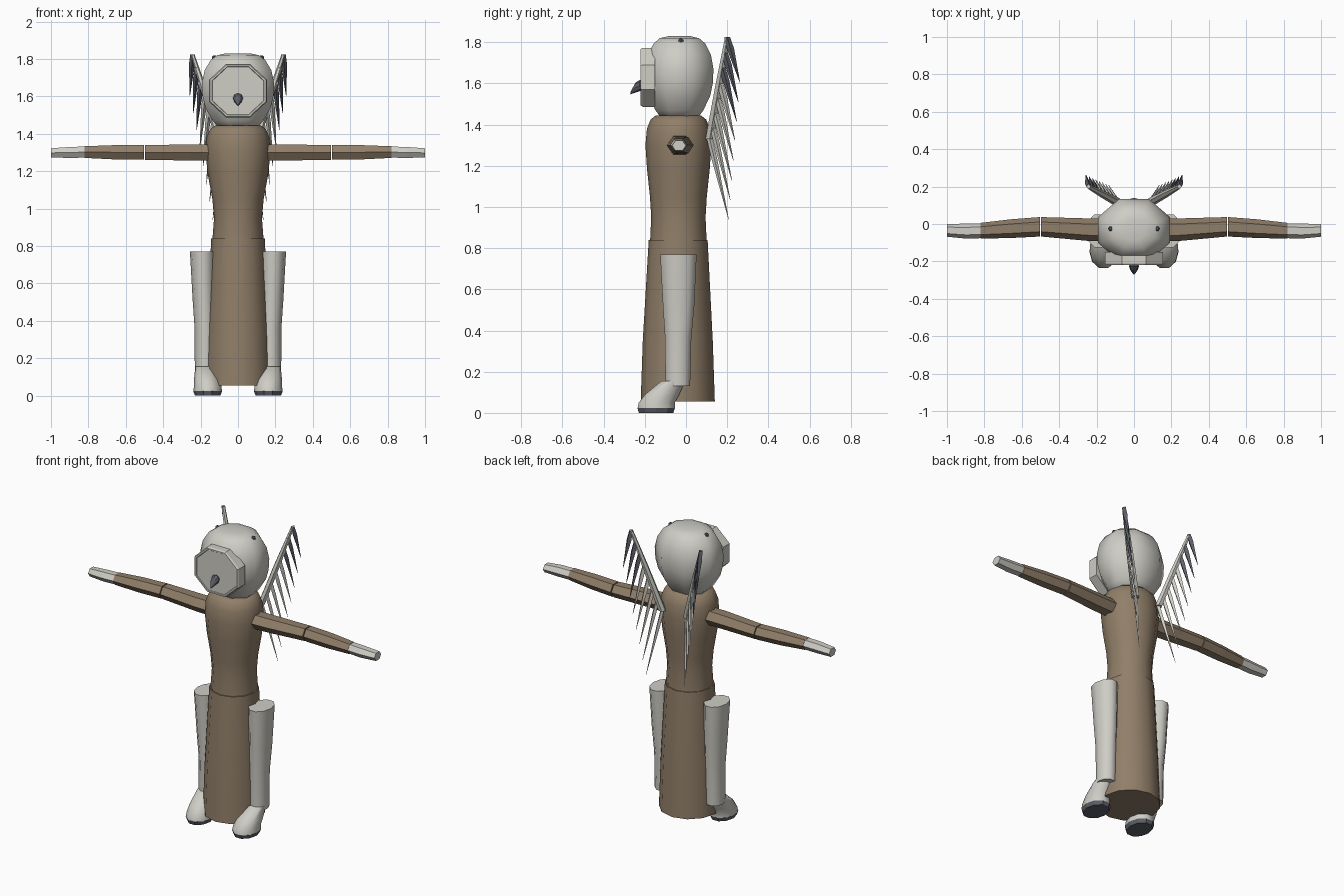
import bpy, bmesh, math
from mathutils import Vector

if "Cube" in bpy.data.objects:
    bpy.data.objects.remove(bpy.data.objects["Cube"])


def material(name, rgb):
    m = bpy.data.materials.new(name)
    m.use_nodes = True
    m.diffuse_color = (*rgb, 1)
    m.node_tree.nodes["Principled BSDF"].inputs["Base Color"].default_value = (*rgb, 1)
    return m


WHITE = material("off_white", (0.62, 0.61, 0.56))
BROWN = material("cloth_brown", (0.28, 0.21, 0.14))
SLATE = material("dark_slate", (0.11, 0.115, 0.14))
AXES = {"x": (Vector((0, 1, 0)), Vector((0, 0, 1))),
        "y": (Vector((1, 0, 0)), Vector((0, 0, 1))),
        "z": (Vector((1, 0, 0)), Vector((0, 1, 0)))}


def loft(name, rings, sides, mat, axis="z", turn=0.0, smooth=0, flip=1):
    """Skin rings of (x, y, z, radius_u, radius_v) and cap both ends."""
    u, v = AXES[axis]
    bm = bmesh.new()
    loops = []
    for x, y, z, ru, rv in rings:
        loop = []
        for i in range(sides):
            a = 2 * math.pi * (i + turn) / sides
            p = Vector((x, y, z)) + u * ru * math.cos(a) + v * rv * math.sin(a)
            loop.append(bm.verts.new((p.x * flip, p.y, p.z)))
        loops.append(loop)
    for a, b in zip(loops, loops[1:]):
        for i in range(sides):
            j = (i + 1) % sides
            bm.faces.new((a[i], a[j], b[j], b[i]))
    bm.faces.new(loops[0])
    bm.faces.new(loops[-1])
    bmesh.ops.recalc_face_normals(bm, faces=bm.faces)
    me = bpy.data.meshes.new(name)
    bm.to_mesh(me)
    bm.free()
    me.materials.append(mat)
    ob = bpy.data.objects.new(name, me)
    bpy.context.collection.objects.link(ob)
    if smooth:
        bpy.ops.object.select_all(action="DESELECT")
        ob.select_set(True)
        bpy.context.view_layer.objects.active = ob
        bpy.ops.object.shade_smooth_by_angle(angle=math.radians(smooth))
    return ob


# Robe: flared skirt and waisted torso
loft("skirt", [(0, -.04, .055, .178, .18), (0, -.04, .35, .168, .17),
               (0, -.038, .84, .143, .143)], 12, BROWN, smooth=50)
loft("torso", [(0, -.037, z, rx, ry) for z, rx, ry in
               [(.82, .138, .138), (.95, .128, .132), (1.05, .137, .138),
                (1.18, .161, .152), (1.3, .174, .16), (1.38, .168, .153),
                (1.425, .15, .135), (1.445, .12, .11)]], 12, BROWN, smooth=60)

# Head
loft("head", [(0, -.032, z, r * 1.05, r * .9) for z, r in
              [(1.43, .105), (1.47, .14), (1.54, .18), (1.6, .195), (1.67, .199),
               (1.74, .184), (1.795, .15), (1.82, .115), (1.83, .065)]],
     8, WHITE, turn=.5, smooth=60)

# Octagonal face plate with a narrow bevelled rim
loft("face_plate", [(0, y, 1.63, r * 1.08, r) for y, r in
                    [(-.15, .155), (-.21, .155), (-.22, .149), (-.22, .14), (-.216, .137)]],
     8, WHITE, axis="y", turn=.5)

# Hooked beak
loft("beak", [(0, -.205, 1.59, .018, .018), (0, -.225, 1.59, .027, .027),
              (0, -.245, 1.58, .02, .024), (0, -.27, 1.553, .003, .006)],
     8, SLATE, axis="y")

for side, tag in ((1, "left"), (-1, "right")):
    # Small studs on the crown
    loft(tag + "_crown_stud", [(.125, -.025, 1.785, .014, .014), (.125, -.025, 1.812, .014, .014),
                               (.125, -.025, 1.818, .007, .007)], 6, SLATE, flip=side)

    # Sleeves and hand
    loft(tag + "_upper_sleeve", [(.1, -.033, 1.3, .062, .051), (.25, -.03, 1.3, .06, .05),
                                 (.497, -.015, 1.3, .052, .045)],
         6, BROWN, axis="x", flip=side)
    loft(tag + "_lower_sleeve", [(.503, -.015, 1.3, .052, .045), (.66, -.025, 1.301, .05, .044),
                                 (.82, -.036, 1.302, .042, .036)],
         6, BROWN, axis="x", flip=side)
    loft(tag + "_hand", [(.82, -.036, 1.302, .04, .034), (.9, -.038, 1.3, .04, .034),
                         (1.0, -.034, 1.298, .034, .028)],
         6, WHITE, axis="x", flip=side)

    # Broad-topped leg
    loft(tag + "_leg", [(.175, -.04, .13, .056, .063), (.176, -.038, .36, .056, .067),
                        (.183, -.036, .52, .06, .08), (.19, -.037, .77, .067, .093)],
         10, WHITE, smooth=50, flip=side)

    # Shoe sloping from ankle to toe, on a dark sole
    loft(tag + "_shoe", [(.162, -.145, .022, .076, .095), (.162, -.142, .05, .074, .092),
                         (.167, -.115, .09, .068, .087), (.174, -.062, .155, .054, .06)],
         10, WHITE, smooth=50, flip=side)
    loft(tag + "_sole", [(.162, -.145, 0, .068, .088), (.162, -.145, .024, .077, .096)],
         10, SLATE, flip=side)

    # Wing: a leaning spar with a row of hanging feathers
    low, high = Vector((.085, .115, 1.33)), Vector((.243, .2, 1.825))
    loft(tag + "_wing_spar", [(*low, .022, .024), (*low.lerp(high, .5), .02, .02),
                              (*high, .01, .012)], 6, WHITE, flip=side)
    count = 8
    for i in range(count):
        t = i / (count - 1)
        root = high.lerp(low, t)
        tip = Vector((.257 - .122 * t, .262 - .055 * t, 1.605 - .665 * t))
        wide = root.lerp(tip, .25)
        loft(f"{tag}_feather_{i + 1}",
             [(*root, .012, .014), (*wide, .016 - .004 * t, .018 - .004 * t),
              (*tip, .001, .001)],
             4, SLATE if i < 3 else WHITE, flip=side)
